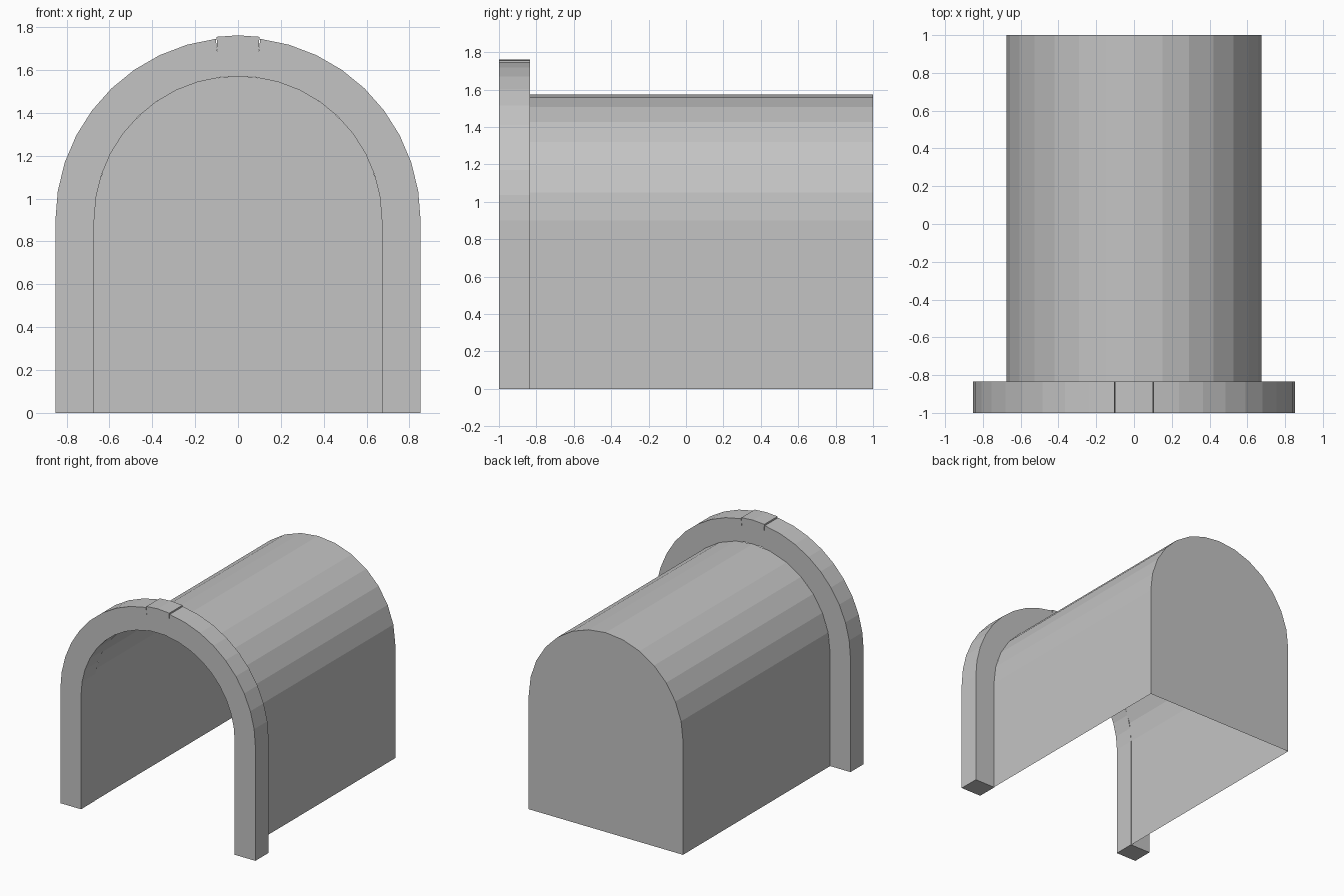
import bpy, math

cube = bpy.data.objects.get("Cube")
if cube:
    bpy.data.objects.remove(cube)

SPRING, FRONT, JOINT, BACK = 0.9, -1.0, -0.835, 1.0

stone = bpy.data.materials.new("plain grey")
stone.use_nodes = True
GREY = (0.55, 0.55, 0.55, 1)
stone.diffuse_color = GREY
stone.node_tree.nodes["Principled BSDF"].inputs["Base Color"].default_value = GREY


def arc(radius, start, end, steps):
    """Points on the arch, angles in degrees from the crown."""
    angles = [math.radians(start + (end - start) * i / steps) for i in range(steps + 1)]
    return [(radius * math.sin(a), SPRING + radius * math.cos(a)) for a in angles]


def add_mesh(name, verts, faces):
    mesh = bpy.data.meshes.new(name)
    mesh.from_pydata(verts, [], faces)
    mesh.materials.append(stone)
    obj = bpy.data.objects.new(name, mesh)
    bpy.context.collection.objects.link(obj)
    return obj


def sweep(profile, y0, y1):
    """Vertices of a profile at two depths, and the strips joining them."""
    n = len(profile)
    verts = [(x, y, z) for y in (y0, y1) for x, z in profile]
    return verts, [(i, i + n, i + n + 1, i + 1) for i in range(n - 1)]


def add_band(name, inner, outer):
    """Solid block between two matching outlines, through the portal depth."""
    n = len(inner)
    verts = [(x, y, z) for y in (FRONT, JOINT) for x, z in inner + outer]
    faces = []
    for i in range(n - 1):
        j, a, b = i + 1, i + n, i + n + 1
        m = 2 * n
        faces += [(i, j, b, a), (i + m, a + m, b + m, j + m),
                  (a, b, b + m, a + m), (i, i + m, j + m, j)]
    for i in (0, n - 1):
        ends = (i, i + n, i + 3 * n, i + 2 * n)
        faces.append(ends if i == 0 else ends[::-1])
    return add_mesh(name, verts, faces)


# Tunnel: thin vault open at the floor and front
R = 0.674
profile = [(-R, 0)] + arc(R, -90, 90, 14) + [(R, 0)]
add_mesh("tunnel_vault", *sweep(profile, JOINT, BACK))

# Closed back wall
add_mesh("back_wall", [(x, BACK, z) for x, z in profile],
         [tuple(reversed(range(len(profile))))])

# Portal arch halves, each with its leg
IN, OUT, GAP = 0.671, 0.852, 7
for side, name in ((-1, "right_portal_arch"), (1, "left_portal_arch")):
    lines = []
    for r in (IN, OUT):
        half = arc(r, GAP, 90, 9) + [(r, 0)]
        lines.append([(side * x, z) for x, z in half][::side])
    add_band(name, *lines)

# Keystone, standing slightly proud of the arch
bottom = [(-0.09, 1.57), (0, 1.571), (0.09, 1.57)]
top = [(-0.1, 1.755), (0, 1.762), (0.1, 1.755)]
add_band("keystone", bottom, top)
